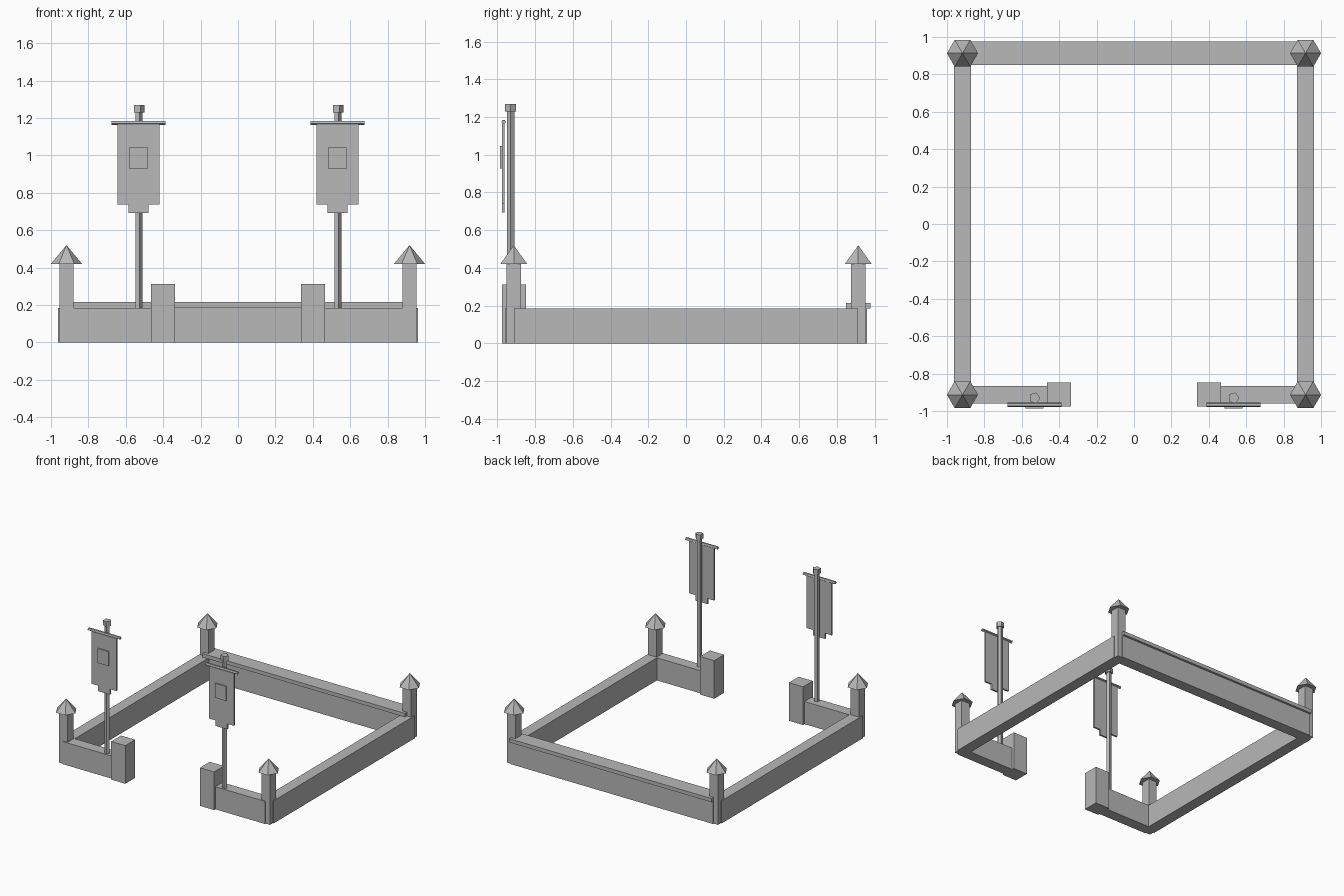
import bpy, bmesh, math
from mathutils import Matrix

if "Cube" in bpy.data.objects:
    bpy.data.objects.remove(bpy.data.objects["Cube"])

stone = bpy.data.materials.new("plain grey")
stone.diffuse_color = (0.48, 0.48, 0.48, 1)
stone.use_nodes = True
stone.node_tree.nodes["Principled BSDF"].inputs["Base Color"].default_value = stone.diffuse_color


def finish(name, bm):
    bmesh.ops.recalc_face_normals(bm, faces=bm.faces)
    me = bpy.data.meshes.new(name)
    bm.to_mesh(me)
    bm.free()
    me.materials.append(stone)
    ob = bpy.data.objects.new(name, me)
    bpy.context.collection.objects.link(ob)
    return ob


def box(name, x0, x1, y0, y1, z0, z1):
    bm = bmesh.new()
    size = Matrix.Diagonal((abs(x1 - x0), abs(y1 - y0), abs(z1 - z0), 1))
    mid = Matrix.Translation(((x0 + x1) / 2, (y0 + y1) / 2, (z0 + z1) / 2))
    bmesh.ops.create_cube(bm, size=1, matrix=mid @ size)
    return finish(name, bm)


def prism(name, sides, r0, r1, length, center, along_x=False):
    """Cone or cylinder with its first corner pointing to +x."""
    bm = bmesh.new()
    bmesh.ops.create_cone(bm, cap_ends=True, segments=sides,
                          radius1=r0, radius2=r1, depth=length)
    # turn so that one corner lies exactly on +x
    v = max((v for v in bm.verts if v.co.z < 0), key=lambda v: v.co.x)
    bm.transform(Matrix.Rotation(-math.atan2(v.co.y, v.co.x), 4, 'Z'))
    if along_x:
        bm.transform(Matrix.Rotation(math.pi / 2, 4, 'Y'))
    bm.transform(Matrix.Translation(center))
    return finish(name, bm)


CX, CY = 0.917, 0.913     # corner centres
T = 0.046                 # half wall thickness
H = 0.185                 # wall height

# Back wall with its coping
box("back_wall", -CX, CX, CY - T, CY + T, 0, H)
box("back_coping", -CX, CX, CY - 0.064, CY + 0.064, H, 0.215)

for s, side in ((-1, "left"), (1, "right")):
    # Walls
    box(side + "_wall", s * CX - T, s * CX + T, -CY, CY, 0, H)
    box(side + "_front_wall", s * CX, s * 0.40, -CY - T, -CY + T, 0, H)
    box(side + "_gate_pillar", s * 0.338, s * 0.466, -0.975, -0.848, 0, 0.312)

    # Corner posts with six-sided caps
    for t, end in ((-1, "front"), (1, "back")):
        box(f"{side}_{end}_post", s * CX - 0.038, s * CX + 0.038,
            t * CY - 0.038, t * CY + 0.038, 0, 0.42)
        prism(f"{side}_{end}_cap", 6, 0.083, 0, 0.10, (s * CX, t * CY, 0.47))

    # Banner pole and finial
    px, py = s * 0.532, -0.93
    prism(side + "_pole", 5, 0.021, 0.021, 1.06, (px, py, H + 0.53))
    prism(side + "_finial", 5, 0.031, 0.031, 0.04, (px, py, 1.25))

    # Hanging banner
    prism(side + "_crossbar", 5, 0.012, 0.012, 0.29, (px, -0.967, 1.175), True)
    box(side + "_banner", px - 0.113, px + 0.113, -0.976, -0.962, 0.738, 1.167)
    box(side + "_banner_tail", px - 0.054, px + 0.054, -0.976, -0.962, 0.693, 0.738)
    box(side + "_banner_patch", px - 0.049, px + 0.049, -0.986, -0.976, 0.928, 1.046)
